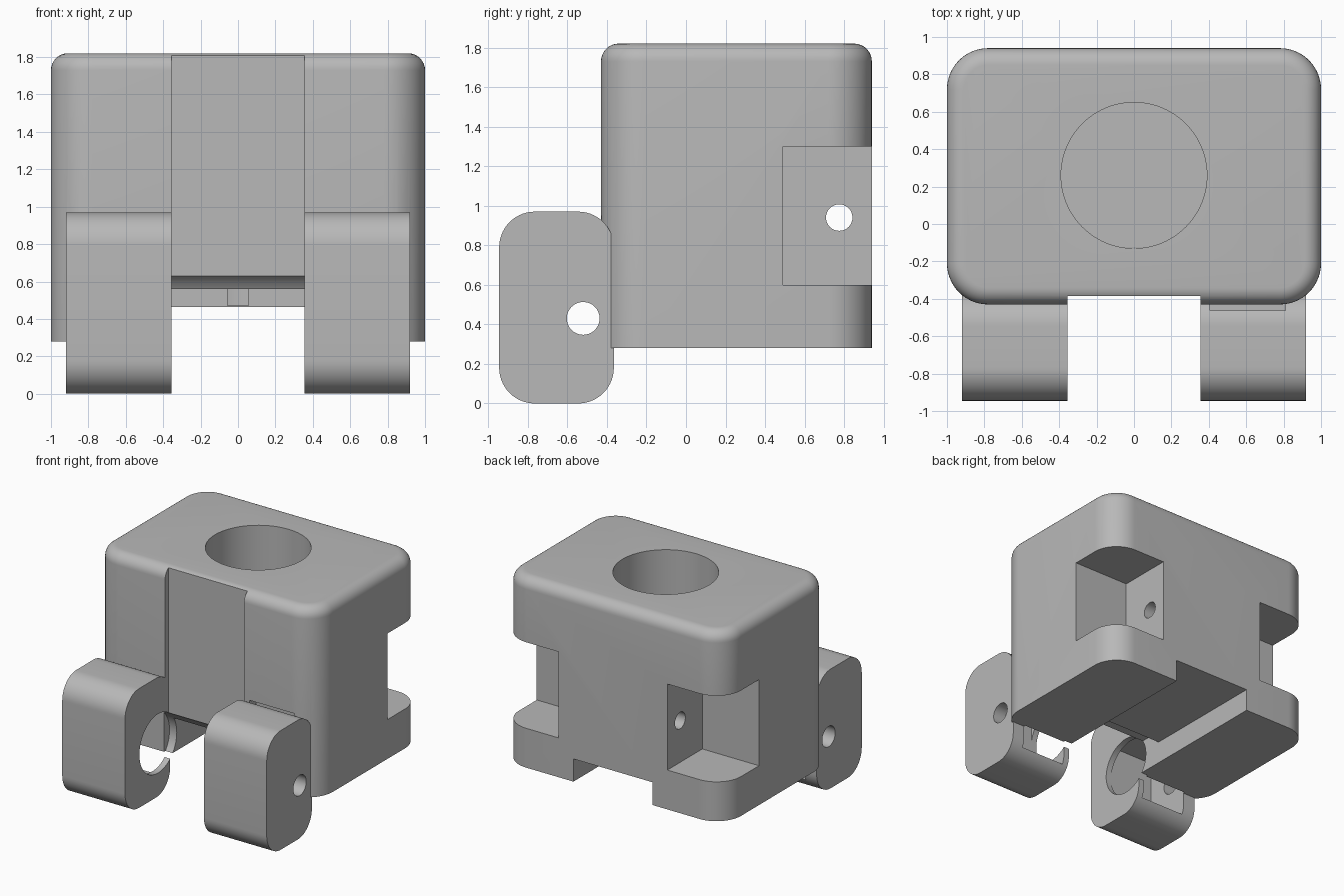
import bpy
import bmesh
import math
from mathutils import Matrix

cube = bpy.data.objects.get("Cube")
if cube:
    bpy.data.objects.remove(cube, do_unlink=True)

grey = bpy.data.materials.new("plain grey")
grey.use_nodes = True
COLOUR = (0.48, 0.48, 0.48, 1)
grey.diffuse_color = COLOUR
grey.node_tree.nodes["Principled BSDF"].inputs["Base Color"].default_value = COLOUR


def finish(name, bm):
    bmesh.ops.recalc_face_normals(bm, faces=bm.faces[:])
    mesh = bpy.data.meshes.new(name)
    bm.to_mesh(mesh)
    bm.free()
    mesh.materials.append(grey)
    obj = bpy.data.objects.new(name, mesh)
    bpy.context.collection.objects.link(obj)
    return obj


def box_mesh(x, y, z):
    bm = bmesh.new()
    size = [b - a for a, b in (x, y, z)]
    mid = [(a + b) / 2 for a, b in (x, y, z)]
    bmesh.ops.create_cube(bm, size=1, matrix=Matrix.Translation(mid) @ Matrix.Diagonal((*size, 1)))
    return bm


def rounded_box(name, x, y, z, axis, radius):
    """Box whose four edges along one axis are rounded."""
    bm = box_mesh(x, y, z)
    edges = [e for e in bm.edges if abs((e.verts[0].co - e.verts[1].co)[axis]) > 0.01]
    bmesh.ops.bevel(bm, geom=edges, offset=radius, segments=14, profile=0.5, affect='EDGES')
    return bm


def cylinder(name, centre, radius, length, along_x, sides=64):
    bm = bmesh.new()
    turn = Matrix.Rotation(math.pi / 2, 4, 'Y') if along_x else Matrix.Identity(4)
    bmesh.ops.create_cone(bm, cap_ends=True, segments=sides, radius1=radius, radius2=radius,
                          depth=length, matrix=Matrix.Translation(centre) @ turn)
    return finish(name, bm)


def combine(target, other, operation):
    mod = target.modifiers.new(operation, 'BOOLEAN')
    mod.operation = operation
    mod.solver = 'EXACT'
    mod.object = other
    bpy.context.view_layer.objects.active = target
    bpy.ops.object.modifier_apply(modifier=mod.name)
    bpy.data.objects.remove(other, do_unlink=True)


def cut_box(target, x, y, z):
    combine(target, finish("box_cutter", box_mesh(x, y, z)), 'DIFFERENCE')


# Main block with rounded corners and a rounded top rim
TOP = 1.82
bm = rounded_box("block", (-1, 1), (-0.43, 0.94), (0.28, TOP), 2, 0.22)
rim = [e for e in bm.edges if all(v.co.z > TOP - 0.001 for v in e.verts)]
bmesh.ops.bevel(bm, geom=rim, offset=0.09, segments=8, profile=0.5, affect='EDGES')
block = finish("mounting_block", bm)

# Front slot, bottom channel and the recess behind the roller
INNER = 0.355
cut_box(block, (-INNER, INNER), (-0.6, -0.385), (0, 2))
cut_box(block, (-INNER, INNER), (-0.6, 1.1), (0.1, 0.465))
cut_box(block, (-INNER, INNER), (-0.6, -0.126), (0.15, 0.56))

# Vertical bore from the top
FLOOR = 0.472
combine(block, cylinder("bore_cutter", (0, 0.26, FLOOR + 1), 0.39, 2, False, 96), 'DIFFERENCE')

# Notches in the rear corners, joined by a cross hole
for side in (-1, 1):
    cut_box(block, sorted((side * 0.49, side * 1.2)), (0.49, 1.2), (0.6, 1.3))
combine(block, cylinder("cross_hole_cutter", (0, 0.775, 0.94), 0.067, 3, True, 32), 'DIFFERENCE')

# Two rounded legs at the front
for side in (-1, 1):
    leg = rounded_box("leg", sorted((side * INNER, side * 0.92)), (-0.945, -0.365), (0, 0.97), 0, 0.18)
    combine(block, finish("leg", leg), 'UNION')

# Cavities inside the legs, open to the rear; the left one is taller
for side, ceiling in ((-1, 0.72), (1, 0.95)):
    cut_box(block, sorted((side * 0.405, side * 0.81)), (-0.76, -0.35), (0.1, ceiling))

# Roller seat between the legs and the pin hole through both
AXIS = (0, -0.52, 0.43)
combine(block, cylinder("seat_cutter", AXIS, 0.24, 0.84, True), 'DIFFERENCE')
combine(block, cylinder("pin_cutter", AXIS, 0.083, 3, True, 32), 'DIFFERENCE')

# Single material and smooth rounds with crisp edges
block.data.materials.clear()
block.data.materials.append(grey)
bpy.ops.object.select_all(action='DESELECT')
block.select_set(True)
bpy.context.view_layer.objects.active = block
bpy.ops.object.shade_smooth_by_angle(angle=math.radians(30))
